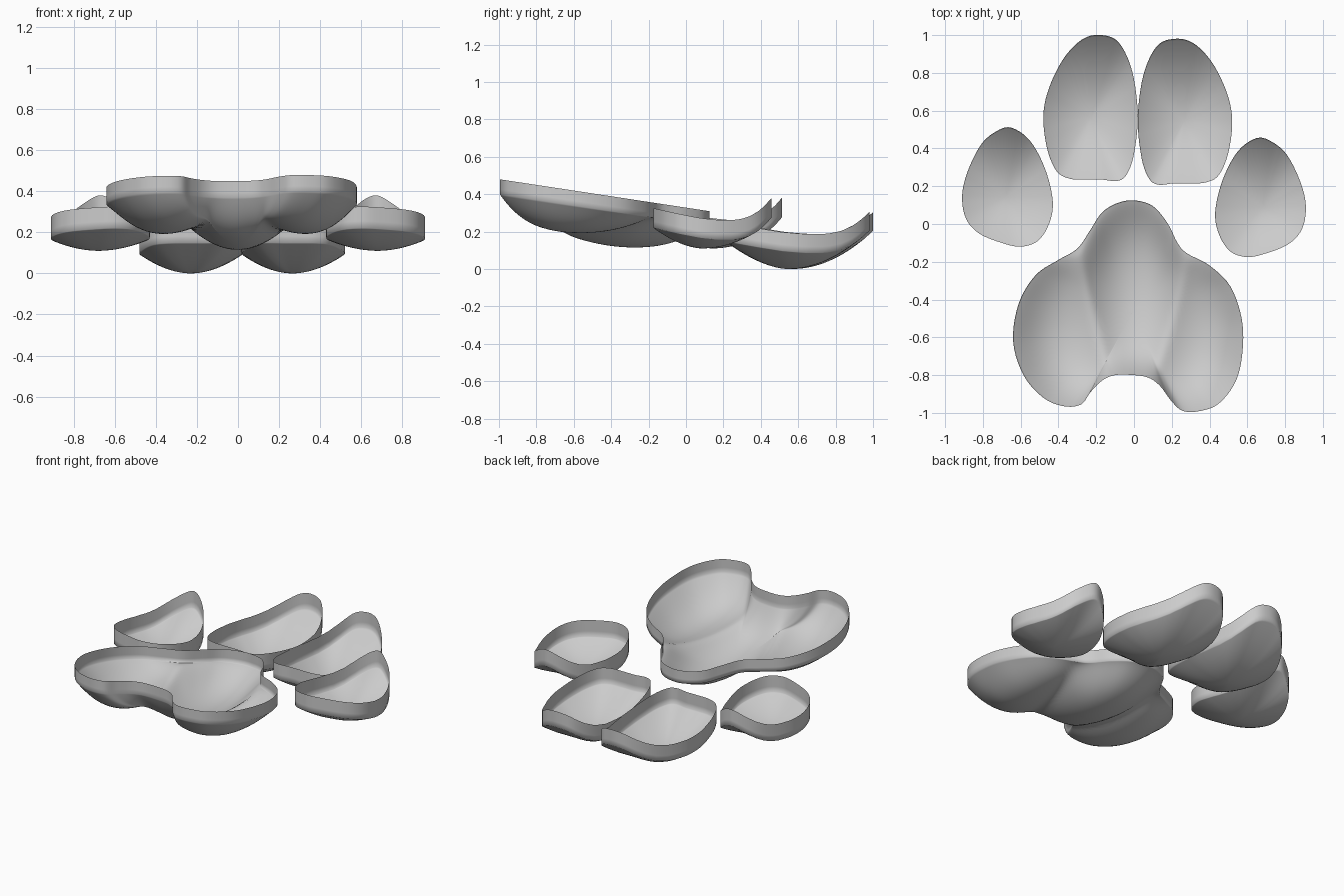
import bpy, bmesh, math
from mathutils import Vector

if "Cube" in bpy.data.objects:
    bpy.data.objects.remove(bpy.data.objects["Cube"])


def smooth_outline(pts, steps=5):
    """Closed Catmull-Rom curve through 2D points."""
    n, out = len(pts), []
    for i in range(n):
        a, b, c, d = (Vector(pts[(i + k) % n]) for k in (-1, 0, 1, 2))
        for s in range(steps):
            t = s / steps
            out.append(0.5 * (2 * b + (c - a) * t + (2 * a - 5 * b + 4 * c - d) * t * t
                              + (3 * b - a - 3 * c + d) * t ** 3))
    return out


def interp(table, u):
    """Linear lookup in a short (u, value) table."""
    for (u0, v0), (u1, v1) in zip(table, table[1:]):
        if u <= u1:
            return v0 + (v1 - v0) * max(0, (u - u0) / (u1 - u0))
    return table[-1][1]


def shell(name, outline, centre, floor_z, rim_z, wall, rings=20):
    """Open bowl: floor from centre to outline, then a low upright wall to the rim."""
    c = Vector(centre)
    bm = bmesh.new()
    hub = bm.verts.new((c.x, c.y, floor_z(c, c, 0)))
    rows = []
    for r in range(1, rings + 1):
        t = 1 - (1 - r / rings) ** 1.3
        rows.append([bm.verts.new((*(c + (p - c) * t), floor_z(c + (p - c) * t, p, t)))
                     for p in outline])
    for k in (0.33, 0.67, 1.0):
        rows.append([bm.verts.new((p.x, p.y, rim_z(p) - wall * (1 - k))) for p in outline])
    n = len(outline)
    for i in range(n):
        j = (i + 1) % n
        bm.faces.new((hub, rows[0][i], rows[0][j]))
        for a, b in zip(rows, rows[1:]):
            bm.faces.new((a[i], b[i], b[j], a[j]))
    bm.faces.ensure_lookup_table()
    bm.normal_update()
    if bm.faces[0].normal.z > 0:
        bmesh.ops.reverse_faces(bm, faces=bm.faces[:])
    me = bpy.data.meshes.new(name)
    bm.to_mesh(me)
    bm.free()
    for f in me.polygons:
        f.use_smooth = True
    ob = bpy.data.objects.new(name, me)
    bpy.context.collection.objects.link(ob)
    return ob


RIM = [(0, .25), (.23, .218), (.4, .197), (.55, .187), (.7, .187), (.8, .202),
       (.88, .23), (.94, .262), (1, .305)]


def toe(name, pts, centre, low, lift, wall):
    outline = smooth_outline(pts)
    y0, y1 = min(p.y for p in outline), max(p.y for p in outline)

    def rim(p):
        return interp(RIM, (p.y - y0) / (y1 - y0)) + lift

    def floor(q, p, t):
        power = 1.85 + 0.15 * max(-1, min(1, (p.y - centre[1]) / 0.3))
        return low + (rim(p) - wall - low) * t ** power

    return shell(name, outline, centre, floor, rim, wall)


def mirrored(pts, axis2, dy):
    return [(axis2 - x, y + dy) for x, y in pts]


# toe pads: inner pair and outer pair
inner = [(-.17, 1.0), (-.08, .96), (-.01, .81), (.02, .58), (.0, .37), (-.04, .26), (-.09, .228),
         (-.17, .235), (-.25, .235), (-.34, .24), (-.41, .28), (-.46, .4), (-.48, .57),
         (-.45, .72), (-.37, .88), (-.27, .98)]
outer = [(-.65, .51), (-.55, .44), (-.47, .29), (-.43, .12), (-.45, .0), (-.51, -.09), (-.6, -.12),
         (-.7, -.1), (-.82, -.05), (-.89, .03), (-.91, .15), (-.88, .28), (-.81, .42), (-.73, .49)]
toe("inner_toe_pad_left", inner, (-.23, .565), 0, 0, .1)
toe("inner_toe_pad_right", mirrored(inner, .04, -.02), (.265, .545), 0, 0, .1)
toe("outer_toe_pad_left", outer, (-.68, .14), .11, .075, .105)
toe("outer_toe_pad_right", mirrored(outer, 0, -.055), (.68, .085), .11, .075, .105)

# three-lobed main pad
main = [(0, .125), (.1, .095), (.18, 0), (.23, -.1), (.28, -.155), (.4, -.22), (.51, -.33),
        (.57, -.5), (.575, -.67), (.54, -.83), (.45, -.95), (.35, -.99), (.26, -.99), (.2, -.94),
        (.14, -.86), (.08, -.815), (0, -.8), (-.1, -.8), (-.17, -.83), (-.23, -.89), (-.28, -.955),
        (-.37, -.965), (-.48, -.92), (-.585, -.8), (-.64, -.62), (-.61, -.42), (-.52, -.27),
        (-.4, -.19), (-.3, -.13), (-.23, -.03), (-.17, .06), (-.09, .11)]


def main_rim(p):
    return .48 - .152 * (p.y + 1)


def main_floor(q, p, t):
    mid = .115 + 1.9 * q.x ** 2 + .5 * (q.y + .27) ** 2
    cx = .37 if q.x > 0 else -.4
    side = .185 + 1.1 * (q.x - cx) ** 2 + .45 * (q.y + .58) ** 2
    k = .012
    low = -k * math.log(math.exp(-mid / k) + math.exp(-side / k))
    edge = main_rim(p) - .08
    low = min(low, edge)
    return low + (edge - low) * t ** 6


shell("main_pad", smooth_outline(main), (0, -.45), main_floor, main_rim, .08, rings=30)
